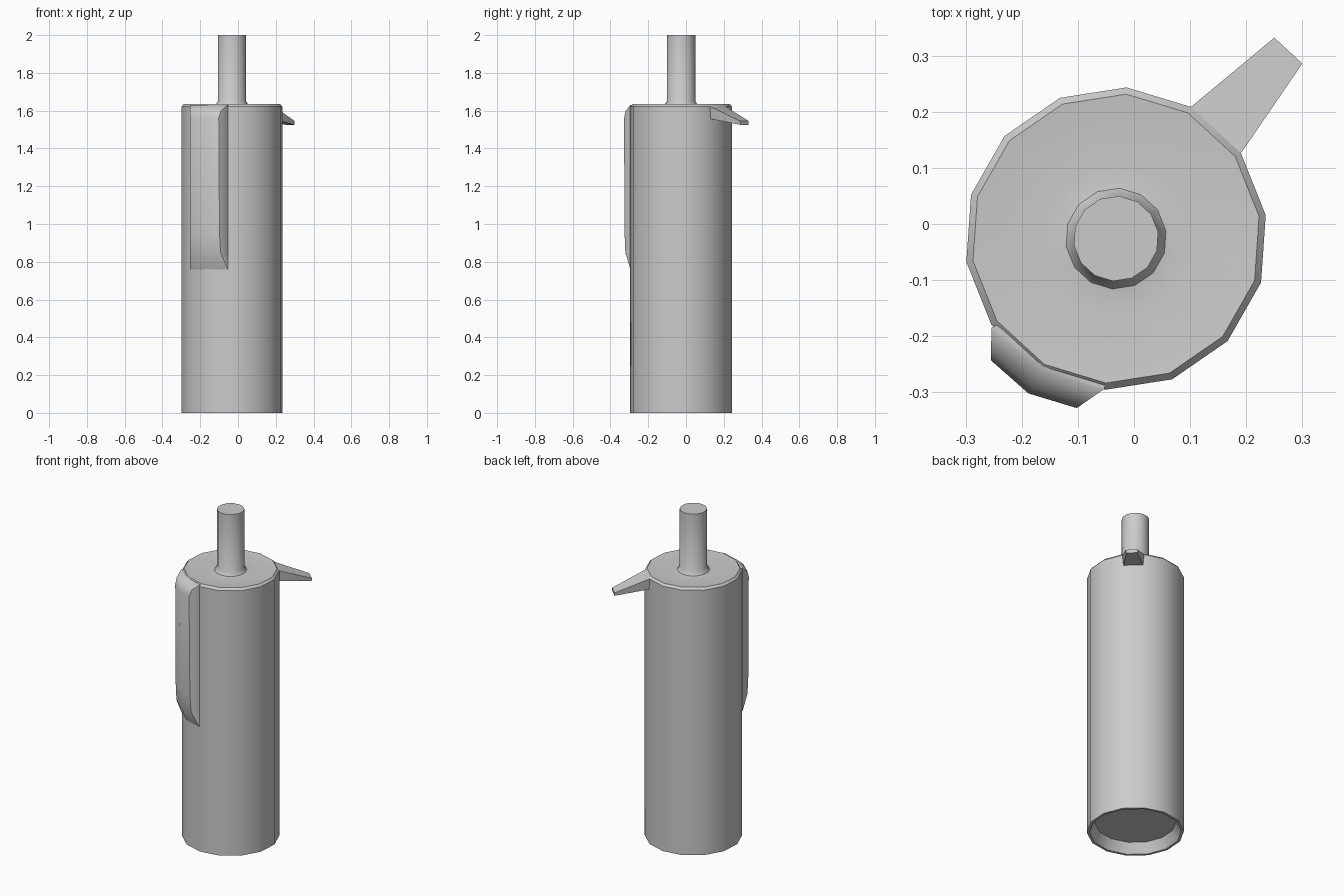
import bpy, bmesh, math

if "Cube" in bpy.data.objects:
    bpy.data.objects.remove(bpy.data.objects["Cube"])

CX, CY, SIDES, PHASE = -0.032, -0.026, 14, math.radians(86)


def finish(name, bm, angle=40):
    bmesh.ops.recalc_face_normals(bm, faces=bm.faces)
    me = bpy.data.meshes.new(name)
    bm.to_mesh(me)
    bm.free()
    ob = bpy.data.objects.new(name, me)
    bpy.context.collection.objects.link(ob)
    bpy.ops.object.select_all(action='DESELECT')
    bpy.context.view_layer.objects.active = ob
    ob.select_set(True)
    bpy.ops.object.shade_smooth_by_angle(angle=math.radians(angle))
    return ob


def loft(name, rings, angle=40):
    """Skin a stack of equal closed rings and cap both ends."""
    bm = bmesh.new()
    loops = [[bm.verts.new(p) for p in ring] for ring in rings]
    n = len(loops[0])
    for a, b in zip(loops, loops[1:]):
        for i in range(n):
            j = (i + 1) % n
            bm.faces.new((a[i], a[j], b[j], b[i]))
    bm.faces.new(loops[0])
    bm.faces.new(loops[-1])
    return finish(name, bm, angle)


def circle(r, z):
    return [(CX + r * math.cos(PHASE + math.tau * i / SIDES),
             CY + r * math.sin(PHASE + math.tau * i / SIDES), z)
            for i in range(SIDES)]


# Body with recessed base, bevelled rim, filleted centre post
profile = [(0.225, 0.06), (0.255, 0.0), (0.27, 0.0), (0.27, 1.622),
           (0.258, 1.635), (0.13, 1.623), (0.09, 1.628), (0.076, 1.65),
           (0.076, 2.0)]
loft("body_and_post", [circle(r, z) for r, z in profile])

# Raised back grip: outer outline pulled out from the body wall
inner = [(-0.05, -0.285), (-0.155, -0.245), (-0.245, -0.18)]
wall = [(-0.254, -0.185), (-0.163, -0.26), (-0.053, -0.294)]
outer = [(-0.255, -0.243), (-0.188, -0.302), (-0.102, -0.328)]


def grip_ring(z, t):
    mid = [wall[0]] + [(w[0] + (o[0] - w[0]) * t, w[1] + (o[1] - w[1]) * t)
                       for w, o in zip(wall, outer)] + [wall[2]]
    return [(x, y, z) for x, y in inner + mid]


loft("grip", [grip_ring(z, t) for z, t in
              ((0.76, 0.02), (0.85, 0.8), (0.95, 0.92), (1.56, 1.0),
               (1.60, 0.75), (1.63, 0.03))], 45)


# Tapered spout sloping down from the rim
def spout_ring(a, b, top, low, narrow):
    mx, my = (a[0] + b[0]) / 2, (a[1] + b[1]) / 2
    la, lb = [((p[0] - mx) * narrow + mx, (p[1] - my) * narrow + my)
              for p in (a, b)]
    return [(*a, top), (*b, top), (*lb, low), (*la, low)]


loft("spout", [spout_ring((0.09, 0.195), (0.178, 0.116), 1.628, 1.56, 0.9),
               spout_ring((0.102, 0.209), (0.192, 0.128), 1.622, 1.556, 0.9),
               spout_ring((0.25, 0.332), (0.30, 0.286), 1.545, 1.525, 0.9)])
